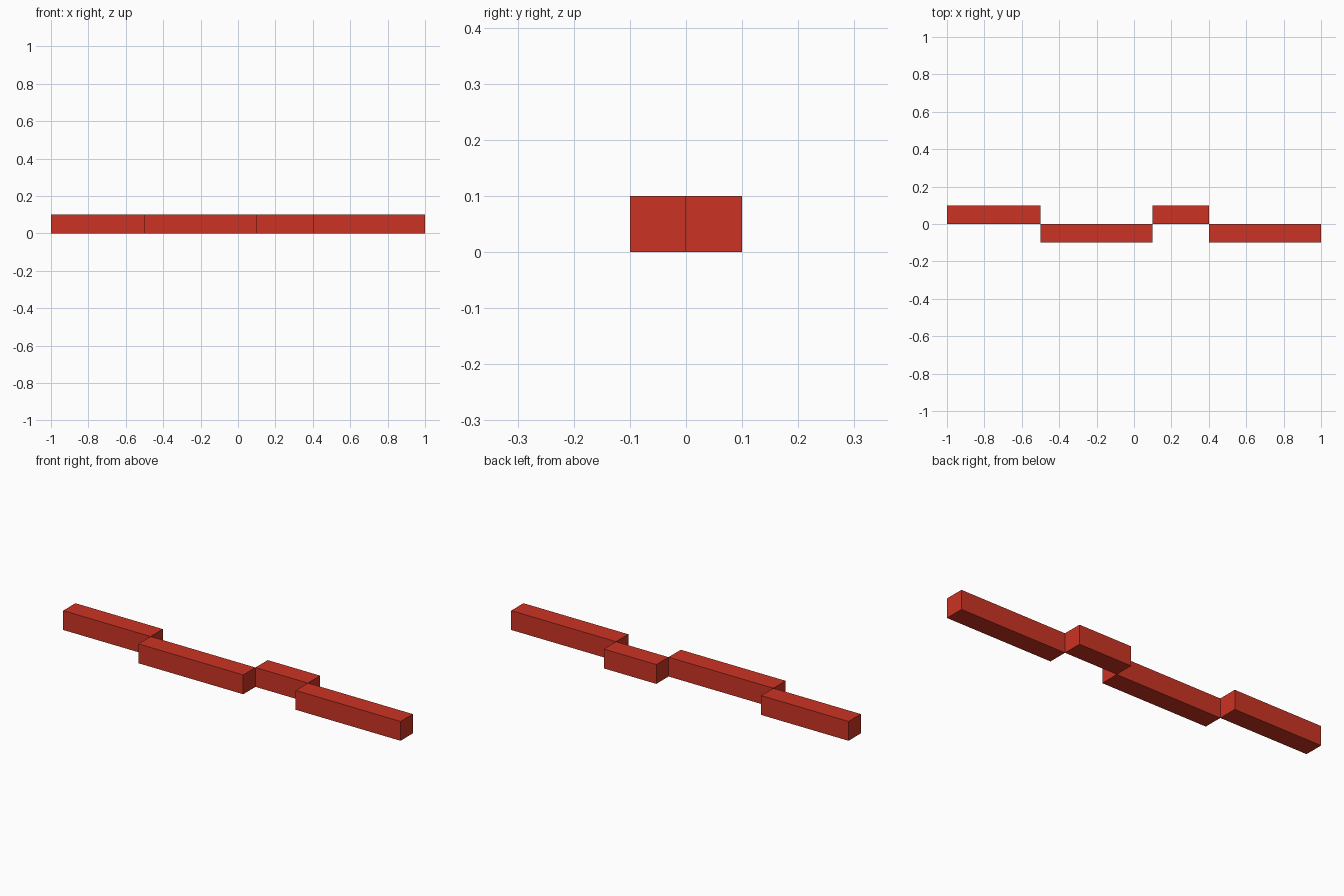
import bpy

if "Cube" in bpy.data.objects:
    bpy.data.objects.remove(bpy.data.objects["Cube"])

red = bpy.data.materials.new("red")
red.diffuse_color = (0.6, 0.033, 0.017, 1)
red.use_nodes = True
red.node_tree.nodes["Principled BSDF"].inputs["Base Color"].default_value = red.diffuse_color

SIZE = 0.1  # square cross-section of every bar


def bar(name, x0, x1, side):
    """Bar from x0 to x1, behind (side=1) or in front (side=-1) of the centre line."""
    bpy.ops.mesh.primitive_cube_add(
        size=1, location=((x0 + x1) / 2, side * SIZE / 2, SIZE / 2))
    obj = bpy.context.object
    obj.name = name
    obj.scale = (x1 - x0, SIZE, SIZE)
    bpy.ops.object.transform_apply(location=False, rotation=False, scale=True)
    obj.data.materials.append(red)


# Staggered bars, alternating back and front along x
stops = [-1.0, -0.5, 0.1, 0.4, 1.0]
names = ["left_back_bar", "middle_front_bar", "short_back_bar", "right_front_bar"]
for i, name in enumerate(names):
    bar(name, stops[i], stops[i + 1], 1 if i % 2 == 0 else -1)
